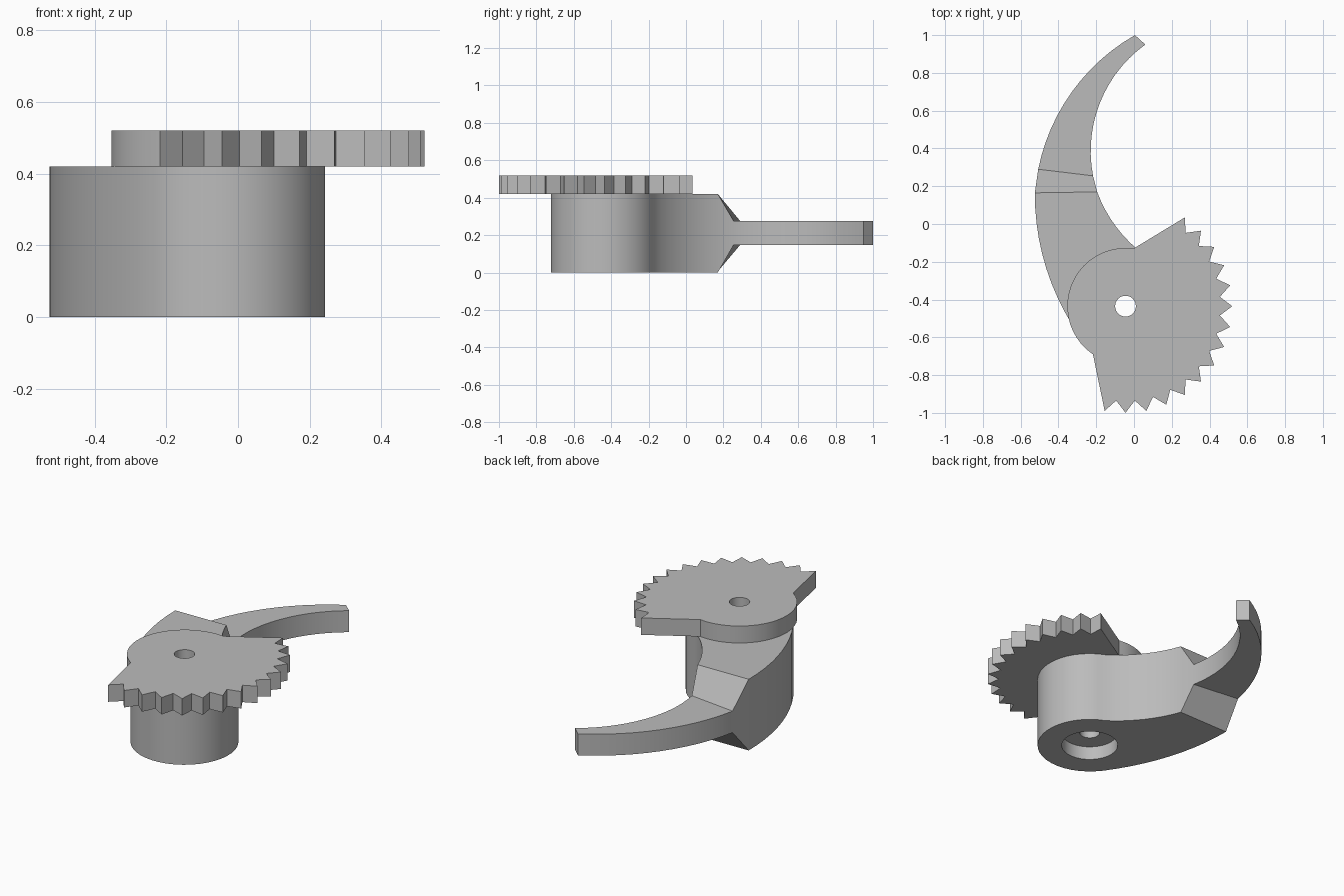
import bpy, bmesh
from math import cos, sin, atan2, radians, tau
from mathutils import Vector

if "Cube" in bpy.data.objects:
    bpy.data.objects.remove(bpy.data.objects["Cube"])

AXIS = Vector((-0.045, -0.435))
HUB_R, HUB_TOP = 0.288, 0.42
GEAR_TOP = 0.52
CLAW_LOW, CLAW_HIGH = 0.148, 0.275

grey = bpy.data.materials.new("grey_metal")
grey.use_nodes = True
grey.diffuse_color = (0.5, 0.5, 0.5, 1)
grey.node_tree.nodes["Principled BSDF"].inputs["Base Color"].default_value = (0.5, 0.5, 0.5, 1)


def arc(center, radius, start, end, steps):
    """Points on a circle, angles in degrees."""
    out = []
    for i in range(steps + 1):
        a = radians(start + (end - start) * i / steps)
        out.append(Vector((center[0] + radius * cos(a), center[1] + radius * sin(a))))
    return out


def arc_through(a, b, c, steps):
    """Circular arc from a to c passing through b."""
    a, b, c = Vector(a), Vector(b), Vector(c)
    u, v = b - a, c - a
    d = 2 * u.cross(v)
    m = Vector((v.y * u.dot(u) - u.y * v.dot(v), u.x * v.dot(v) - v.x * u.dot(u))) / d
    center = a + m
    s = atan2(-m.y, -m.x)
    e = atan2(c.y - center.y, c.x - center.x)
    if d > 0:
        e = s + (e - s) % tau
    else:
        e = s - (s - e) % tau
    return arc(center, m.length, s * 360 / tau, e * 360 / tau, steps)


def make_object(name, bm):
    bmesh.ops.recalc_face_normals(bm, faces=bm.faces)
    mesh = bpy.data.meshes.new(name)
    bm.to_mesh(mesh)
    bm.free()
    mesh.materials.append(grey)
    obj = bpy.data.objects.new(name, mesh)
    bpy.context.collection.objects.link(obj)
    return obj


def shell(name, outline, heights, panels):
    """Closed solid from an outline, a (low, high) per point and cap panels."""
    bm = bmesh.new()
    low = [bm.verts.new((p.x, p.y, h[0])) for p, h in zip(outline, heights)]
    high = [bm.verts.new((p.x, p.y, h[1])) for p, h in zip(outline, heights)]
    n = len(outline)
    for i in range(n):
        j = (i + 1) % n
        bm.faces.new((low[i], low[j], high[j], high[i]))
    for panel in panels:
        bm.faces.new([high[i] for i in panel])
        bm.faces.new([low[i] for i in reversed(panel)])
    return make_object(name, bm)


def drill(obj, radius, z0, z1):
    """Cut a round hole on the main axis."""
    bm = bmesh.new()
    bmesh.ops.create_cone(bm, cap_ends=True, segments=32, radius1=radius, radius2=radius, depth=z1 - z0)
    bmesh.ops.translate(bm, verts=bm.verts, vec=(AXIS.x, AXIS.y, (z0 + z1) / 2))
    cutter = make_object("hole_cutter", bm)
    cutter.hide_render = True
    mod = obj.modifiers.new("hole", 'BOOLEAN')
    mod.operation, mod.solver, mod.object = 'DIFFERENCE', 'EXACT', cutter
    select(obj)
    bpy.ops.object.modifier_apply(modifier=mod.name)
    bpy.data.objects.remove(cutter)


def select(obj):
    bpy.ops.object.select_all(action='DESELECT')
    obj.select_set(True)
    bpy.context.view_layer.objects.active = obj


# Hub and claw: thin claw, sloped shoulder, thick body wrapping the hub
claw_outer = arc_through((0.005, 1), (-0.31, 0.725), (-0.507, 0.29), 12)
body_outer = arc_through((-0.525, 0.165), (-0.475, -0.2), (-0.283, -0.6), 10)
hub = arc(AXIS, HUB_R, 215, 428, 24)
body_inner = arc_through((0.06, -0.167), (-0.075, -0.04), (-0.195, 0.17), 8)
claw_inner = arc_through((-0.217, 0.255), (-0.185, 0.63), (0.06, 0.95), 14)

thick = body_outer + hub[1:] + body_inner[1:]
outline = claw_outer + thick + claw_inner
thin = (CLAW_LOW, CLAW_HIGH)
heights = [thin] * len(claw_outer) + [(0, HUB_TOP)] * len(thick) + [thin] * len(claw_inner)
a, b, n = len(claw_outer), len(claw_outer) + len(thick), len(outline)
panels = [list(range(a)) + list(range(b, n)), [a - 1, a, b - 1, b], list(range(a, b))]
claw = shell("hub_with_claw", outline, heights, panels)
drill(claw, 0.155, -0.1, 0.08)
drill(claw, 0.055, -0.1, 0.6)

# Toothed sector plate with a plain round back
pitch = 360 / 32
sector = []
for k in range(-9, 6):
    sector += arc(AXIS, 0.565, k * pitch, k * pitch, 1)[:1]
    if k < 5:
        sector += arc(AXIS, 0.502, (k + 0.5) * pitch, (k + 0.5) * pitch, 1)[:1]
sector += arc(AXIS, 0.308, 82, 236, 20)
gear = shell("gear_sector", sector, [(HUB_TOP, GEAR_TOP)] * len(sector), [list(range(len(sector)))])
drill(gear, 0.055, 0.3, 0.6)

for obj in (claw, gear):
    select(obj)
    bpy.ops.object.shade_smooth_by_angle(angle=radians(25))
